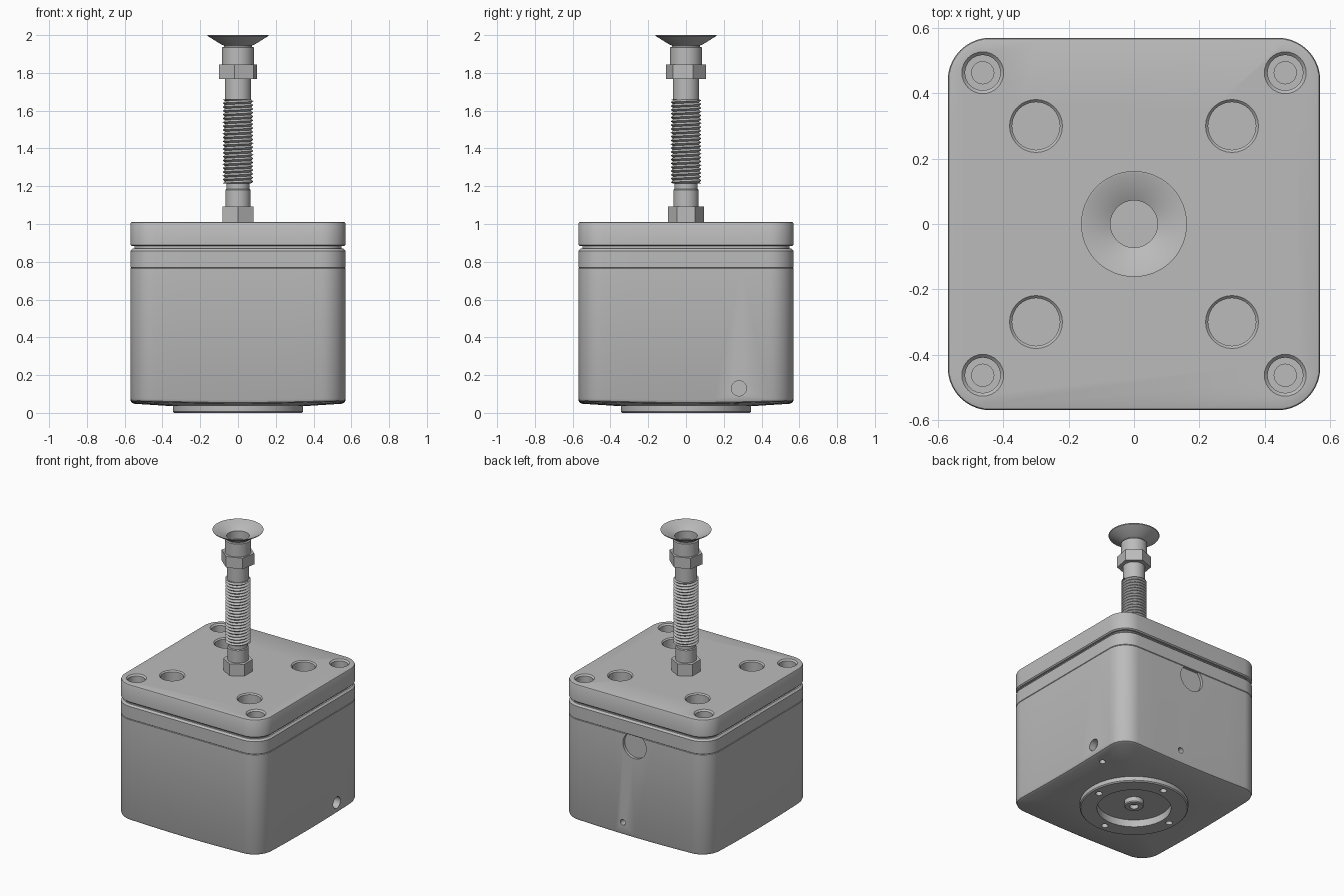
import bpy, bmesh
from math import sin, cos, pi, hypot, radians

default = bpy.data.objects.get("Cube")
if default:
    bpy.data.objects.remove(default)

gray = bpy.data.materials.new("machined gray")
gray.use_nodes = True
gray.diffuse_color = (0.5, 0.5, 0.5, 1)
gray.node_tree.nodes["Principled BSDF"].inputs["Base Color"].default_value = (0.5, 0.5, 0.5, 1)


def finish(name, bm):
    bmesh.ops.recalc_face_normals(bm, faces=bm.faces)
    mesh = bpy.data.meshes.new(name)
    bm.to_mesh(mesh)
    bm.free()
    mesh.materials.append(gray)
    ob = bpy.data.objects.new(name, mesh)
    bpy.context.collection.objects.link(ob)
    return ob


def loft(name, rings):
    """Bridge rings of equal point count and cap both ends."""
    bm = bmesh.new()
    loops = [[bm.verts.new(p) for p in ring] for ring in rings]
    n = len(loops[0])
    for a, b in zip(loops, loops[1:]):
        for i in range(n):
            j = (i + 1) % n
            bm.faces.new((a[i], a[j], b[j], b[i]))
    bm.faces.new(loops[0])
    bm.faces.new(loops[-1])
    return finish(name, bm)


def lathe(name, profile, sides=48, turn=0, at=(0, 0, 0)):
    """Revolve (radius, z) points; six sides gives a hexagon."""
    angles = [turn + 2 * pi * i / sides for i in range(sides)]
    return loft(name, [[(at[0] + r * cos(a), at[1] + r * sin(a), at[2] + z) for a in angles]
                       for r, z in profile])


def rounded_square(inset, half=0.57, radius=0.13, arc=10, side=6):
    """Counter-clockwise outline: a corner arc, then a side, four times."""
    pts, c, r = [], half - radius, radius - inset
    quarter = [(c + r * cos(a), c + r * sin(a))
               for a in (pi / 2 * i / arc for i in range(arc + 1))]
    quarter += [(c - 2 * c * i / side, half - inset) for i in range(1, side)]
    for _ in range(4):
        pts += quarter
        quarter = [(-y, x) for x, y in quarter]
    return pts


def slab(name, profile):
    """Stack rounded squares given as (inset, z)."""
    return loft(name, [[(x, y, z) for x, y in rounded_square(i)] for i, z in profile])


def cut(target, cutter):
    cutter.hide_render = True
    bpy.context.view_layer.objects.active = target
    mod = target.modifiers.new("cut", "BOOLEAN")
    mod.operation, mod.solver, mod.object = "DIFFERENCE", "EXACT", cutter
    bpy.context.view_layer.update()
    bpy.ops.object.modifier_apply(modifier=mod.name)
    bpy.data.objects.remove(cutter)


def side_cutter(location, axis, radius, depth):
    """Cylinder centred on a side face, reaching in by depth."""
    ob = lathe("cutter", [(radius, -depth), (radius, depth)], 32)
    ob.rotation_euler = (pi / 2, 0, 0) if axis == "y" else (0, pi / 2, 0)
    ob.location = location
    return ob


# Main body with a slightly domed underside and a socket for the flange
def under(x, y):
    return 0.038 + 0.05 * (hypot(x, y) - 0.34)


rings = [[(x, y, z) for x, y in rounded_square(i)] for i, z in ((0.003, 0.768), (0, 0.765))]
for inset, lift in ((0, 0.02), (0.006, 0.006), (0.02, 0)):
    rings.append([(x, y, under(x, y) + lift) for x, y in rounded_square(inset)])
for r, z in ((0.34, 0.035), (0.3, 0.035), (0.3, 0.06)):
    rings.append([(x * r / hypot(x, y), y * r / hypot(x, y), z) for x, y in rounded_square(0)])
body = loft("body", rings)
cut(body, side_cutter((0, 0.57, 0.70), "y", 0.09, 0.02))
cut(body, side_cutter((0.09, 0.57, 0.14), "y", 0.02, 0.06))
cut(body, side_cutter((0.57, 0.28, 0.13), "x", 0.04, 0.05))
cut(body, lathe("cutter", [(0.02, 0), (0.02, 0.1)], 24, at=(0.48, 0.26, 0)))

# Collar above the seam, with the recessed neck under the plate
collar = slab("collar", [(0.003, 0.768), (0, 0.771), (0, 0.858), (0.012, 0.87),
                         (0.022, 0.87), (0.022, 0.89)])

# Top plate with counterbored corner holes and four plain holes
plate = slab("top_plate", [(0.008, 0.883), (0, 0.89), (0, 1.002), (0.003, 1.008), (0.008, 1.01)])
for sx in (-1, 1):
    for sy in (-1, 1):
        cut(plate, lathe("cutter", [(0.034, -0.11), (0.034, -0.06), (0.054, -0.06), (0.054, -0.01),
                                    (0.064, 0), (0.064, 0.02)], 32,
                         at=(sx * 0.463, sy * 0.463, 1.01)))
        cut(plate, lathe("cutter", [(0.073, -0.1), (0.073, -0.008), (0.081, 0), (0.081, 0.02)], 32,
                         at=(sx * 0.3, sy * 0.3, 1.01)))

# Base flange with a central recess, boss and screw holes
flange = lathe("base_flange", [(0.235, 0.05), (0.235, 0), (0.338, 0), (0.345, 0.007), (0.345, 0.055)], 64)
for k in range(4):
    cut(flange, lathe("cutter", [(0.022, -0.02), (0.022, 0.03)], 20,
                      at=(0.29 * cos(k * pi / 2), 0.29 * sin(k * pi / 2), 0)))
boss = lathe("base_boss", [(0.028, 0.04), (0.028, 0.012), (0.056, 0.012), (0.062, 0.018), (0.062, 0.055)], 32)

# Stem parts
lower_nut = lathe("lower_nut", [(0.094, 1.0), (0.094, 1.093)], 6, pi / 2)
lower_stem = lathe("lower_stem", [(0.067, 1.09), (0.067, 1.18), (0.061, 1.185), (0.061, 1.22)])
upper_stem = lathe("upper_stem", [(0.07, 1.655), (0.07, 1.78)])
upper_nut = lathe("upper_nut", [(0.107, 1.768), (0.107, 1.845)], 6, radians(20))


# Threaded rod: one helical ridge between two flat ends
def thread(name, low, high, minor, major, turns=22, sides=36):
    pitch = (high - low) / turns
    bm = bmesh.new()
    rows = 2 * turns + 3
    grid = []
    for i in range(sides + 1):
        a = 2 * pi * i / sides
        column = []
        for j in range(rows):
            r = major if j % 2 else minor
            z = low + pitch * (j / 2 - 1 + i / sides)
            column.append(bm.verts.new((r * cos(a), r * sin(a), min(max(z, low), high))))
        grid.append(column)
    for a, b in zip(grid, grid[1:]):
        for j in range(rows - 1):
            bm.faces.new((a[j], b[j], b[j + 1], a[j + 1]))
    bmesh.ops.remove_doubles(bm, verts=bm.verts, dist=0.00001)
    return finish(name, bm)


ridge = thread("thread_ridge", 1.215, 1.66, 0.069, 0.081)
core = lathe("thread_core", [(0.069, 1.215), (0.069, 1.66)], 36)

# Flared suction cup with a hollow throat
cup = lathe("suction_cup", [(0.084, 1.845), (0.084, 1.935), (0.074, 1.938), (0.074, 1.945),
                            (0.088, 1.95), (0.16, 1.995), (0.162, 2.0), (0.156, 2.0),
                            (0.072, 1.956), (0.072, 1.90)], 64)

# Smooth the curved faces, keep edges sharp
for ob in (body, collar, plate, flange, boss, lower_nut, lower_stem, upper_stem,
           upper_nut, ridge, core, cup):
    bpy.ops.object.select_all(action="DESELECT")
    ob.select_set(True)
    bpy.context.view_layer.objects.active = ob
    bpy.ops.object.shade_smooth_by_angle(angle=radians(30))
